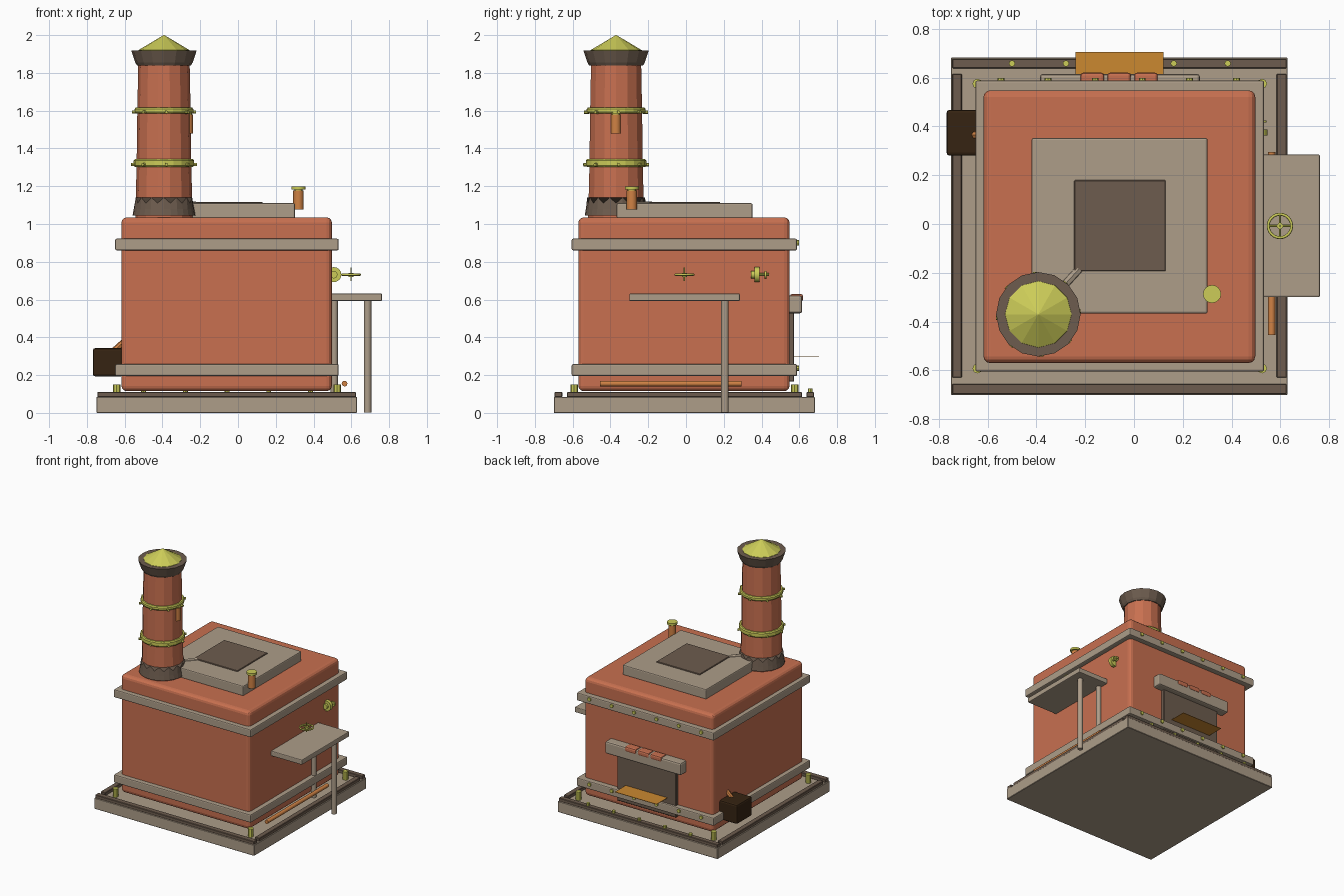
import bpy, bmesh, math
from mathutils import Vector

if "Cube" in bpy.data.objects:
    bpy.data.objects.remove(bpy.data.objects["Cube"])


def mat(name, r, g, b):
    m = bpy.data.materials.new(name)
    lin = [((c / 255 + 0.055) / 1.055) ** 2.4 for c in (r, g, b)]
    m.diffuse_color = (*lin, 1)
    m.use_nodes = True
    m.node_tree.nodes["Principled BSDF"].inputs["Base Color"].default_value = m.diffuse_color
    return m


RED = mat("brick_red", 200, 112, 80)
STONE = mat("pale_stone", 173, 157, 137)
DARK = mat("dark_stone", 109, 92, 78)
BRASS = mat("brass_yellow", 204, 204, 88)
COPPER = mat("copper_orange", 208, 130, 68)
GLOW = mat("amber", 203, 136, 48)
COAL = mat("coal_brown", 54, 36, 18)


def finish(name, bm, m, bevel=0, seg=2, smooth=False):
    bmesh.ops.recalc_face_normals(bm, faces=bm.faces)
    me = bpy.data.meshes.new(name)
    bm.to_mesh(me)
    bm.free()
    me.materials.append(m)
    if smooth:
        for p in me.polygons:
            p.use_smooth = True
        me.set_sharp_from_angle(angle=math.radians(40))
    ob = bpy.data.objects.new(name, me)
    bpy.context.collection.objects.link(ob)
    if bevel:
        b = ob.modifiers.new("bevel", 'BEVEL')
        b.width, b.segments = bevel, seg
    return ob


def box(name, x, y, z, m, bevel=0.006, seg=2):
    bm = bmesh.new()
    bmesh.ops.create_cube(bm, size=1)
    for v in bm.verts:
        v.co = [(a + b) / 2 + c * (b - a) for (a, b), c in zip((x, y, z), v.co)]
    return finish(name, bm, m, bevel, seg)


def rod(name, a, b, r, m, sides=12, r2=None, smooth=True):
    """Cylinder or cone between two points."""
    a, b = Vector(a), Vector(b)
    bm = bmesh.new()
    bmesh.ops.create_cone(bm, cap_ends=True, segments=sides, radius1=r,
                          radius2=r if r2 is None else r2, depth=(b - a).length)
    q = Vector((0, 0, 1)).rotation_difference(b - a)
    for v in bm.verts:
        v.co = q @ v.co + (a + b) / 2
    return finish(name, bm, m, smooth=smooth)


def lathe(name, centre, profile, m, sides, smooth=False, wave=0):
    """Revolve (radius, z) points; wave lifts alternate vertices of the last ring."""
    bm = bmesh.new()
    rings = []
    for k, (r, z) in enumerate(profile):
        ring = []
        for i in range(sides):
            t = 2 * math.pi * i / sides
            dz = wave * (i % 2) if k == len(profile) - 1 else 0
            ring.append(bm.verts.new((centre[0] + r * math.cos(t),
                                      centre[1] + r * math.sin(t), z + dz)))
        rings.append(ring)
    for p, q in zip(rings, rings[1:]):
        for i in range(sides):
            j = (i + 1) % sides
            bm.faces.new((p[i], p[j], q[j], q[i]))
    bm.faces.new(rings[0])
    bm.faces.new(rings[-1])
    return finish(name, bm, m, smooth=smooth)


# base slab with dark edge rails
box("base_slab", (-0.75, 0.63), (-0.70, 0.682), (0, 0.085), STONE, 0.003, 1)
box("rail_front", (-0.745, 0.625), (-0.697, -0.655), (0.083, 0.11), DARK, 0.003, 1)
box("rail_back", (-0.745, 0.625), (0.638, 0.677), (0.083, 0.11), DARK, 0.003, 1)
box("rail_left", (-0.745, -0.705), (-0.63, 0.615), (0.083, 0.11), DARK, 0.003, 1)
box("rail_right", (0.585, 0.625), (-0.63, 0.615), (0.083, 0.11), DARK, 0.003, 1)

# furnace body and the two bands
box("body", (-0.617, 0.497), (-0.57, 0.548), (0.115, 1.035), RED, 0.028, 3)
for n, z0, z1 in (("lower", 0.195, 0.258), ("upper", 0.86, 0.922)):
    box(n + "_band", (-0.65, 0.533), (-0.605, 0.588), (z0, z1), STONE, 0.008)
    zc = z1 - 0.022
    for i in range(6):
        x = -0.545 + 0.193 * i
        rod(n + "_band_bolt", (x, 0.58, zc), (x, 0.598, zc), 0.014, BRASS, 8)

# bolts on the base
for x in (-0.642, 0.525):
    for y in (-0.592, 0.575):
        rod("corner_bolt", (x, y, 0.083), (x, y, 0.15), 0.02, BRASS, 8)
for i in range(5):
    x = -0.5 + 0.221 * i
    rod("rail_bolt", (x, 0.658, 0.105), (x, 0.658, 0.128), 0.013, BRASS, 8)

# top plates
box("top_plate", (-0.42, 0.302), (-0.367, 0.352), (1.03, 1.11), STONE, 0.008)
box("top_hatch", (-0.245, 0.13), (-0.193, 0.18), (1.09, 1.117), DARK, 0.003, 1)
rod("flue_link", (-0.33, -0.3, 1.1), (-0.225, -0.185, 1.1), 0.02, STONE, 8)

# chimney
C = (-0.392, -0.37)
lathe("chimney_shaft", C, [(0.152, 1.03), (0.145, 1.3), (0.141, 1.6), (0.136, 1.85)], RED, 14)
lathe("chimney_collar", C, [(0.166, 1.045), (0.16, 1.08), (0.153, 1.11)], DARK, 28, wave=0.03)
lathe("chimney_cap", C, [(0.142, 1.838), (0.152, 1.855), (0.173, 1.918)], DARK, 16)
lathe("chimney_cone", C, [(0.138, 1.912), (0.136, 1.92), (0.002, 2.0)], BRASS, 12)
for z0, z1, r in ((1.302, 1.343, 0.16), (1.585, 1.616, 0.156)):
    lathe("chimney_ring", C, [(r - 0.006, z0), (r, z0 + 0.008), (r, z1 - 0.008),
                              (r - 0.006, z1)], BRASS, 20)
    for i in range(8):
        d = Vector((math.cos(math.pi * (i + .1) / 4), math.sin(math.pi * (i + .1) / 4), 0))
        p = Vector((*C, (z0 + z1) / 2 - 0.008))
        rod("ring_bolt", p + d * (r - 0.012), p + d * (r + 0.014), 0.009, BRASS, 6)

# capped pipes: one beside the top plate, one on the chimney
for x, y, z in ((0.32, -0.287, 1.077), (-0.265, -0.372, 1.48)):
    rod("whistle_pipe", (x, y, z), (x, y, z + 0.1), 0.028, COPPER, 12)
    rod("whistle_neck", (x, y, z + 0.09), (x, y, z + 0.115), 0.022, BRASS, 12)
    rod("whistle_cap", (x, y, z + 0.105), (x, y, z + 0.122), 0.037 if x > 0 else 0.03, BRASS, 16)

# side table with two legs
box("side_table", (0.49, 0.762), (-0.30, 0.285), (0.592, 0.632), STONE, 0.006)
rod("outer_leg", (0.686, 0.206, 0.003), (0.686, 0.206, 0.6), 0.02, STONE, 12)
rod("inner_leg", (0.51, 0.206, 0.083), (0.51, 0.206, 0.6), 0.019, STONE, 12)

# hand wheel above the table
W = Vector((0.598, -0.008, 0.732))
bpy.ops.mesh.primitive_torus_add(location=W, major_radius=0.048, minor_radius=0.006,
                                 major_segments=24, minor_segments=8)
wheel = bpy.context.object
wheel.name = "hand_wheel"
wheel.data.materials.append(BRASS)
bpy.ops.object.shade_smooth()
for d in (Vector((0.048, 0, 0)), Vector((0, 0.048, 0))):
    rod("wheel_spoke", W - d, W + d, 0.005, BRASS, 6)
rod("wheel_hub", W - Vector((0, 0, 0.013)), W + Vector((0, 0, 0.008)), 0.013, BRASS, 10)
rod("wheel_spindle", W - Vector((0, 0, 0.035)), W + Vector((0, 0, 0.038)), 0.004, BRASS, 6)

# gauge on the right wall
rod("gauge_disc", (0.507, 0.362, 0.732), (0.507, 0.388, 0.732), 0.04, BRASS, 16)
rod("gauge_boss", (0.507, 0.345, 0.732), (0.507, 0.365, 0.732), 0.02, BRASS, 12)
rod("gauge_stem", (0.525, 0.38, 0.732), (0.525, 0.44, 0.732), 0.008, BRASS, 8)
rod("gauge_knob", (0.525, 0.415, 0.732), (0.525, 0.425, 0.732), 0.02, BRASS, 10)

# copper pipe low on the right side
rod("low_pipe", (0.564, -0.455, 0.155), (0.564, 0.295, 0.155), 0.015, COPPER, 12)

# coal box and scoop on the left
box("coal_box", (-0.768, -0.61), (0.28, 0.468), (0.193, 0.343), COAL, 0.012)
rod("coal_scoop", (-0.655, 0.365, 0.33), (-0.605, 0.365, 0.375), 0.017, COPPER, 8)

# fire opening at the back: panel, lintel, bricks and glowing shelf
box("fire_panel", (-0.315, 0.195), (0.53, 0.572), (0.165, 0.54), DARK, 0.004, 1)
box("lintel", (-0.385, 0.27), (0.53, 0.615), (0.527, 0.622), STONE, 0.012)
for i in range(3):
    x = -0.22 + 0.11 * i
    box("lintel_brick", (x, x + 0.098), (0.55, 0.62), (0.59, 0.63), RED, 0.012)
box("glow_shelf", (-0.24, 0.12), (0.55, 0.705), (0.299, 0.302), GLOW, 0)
